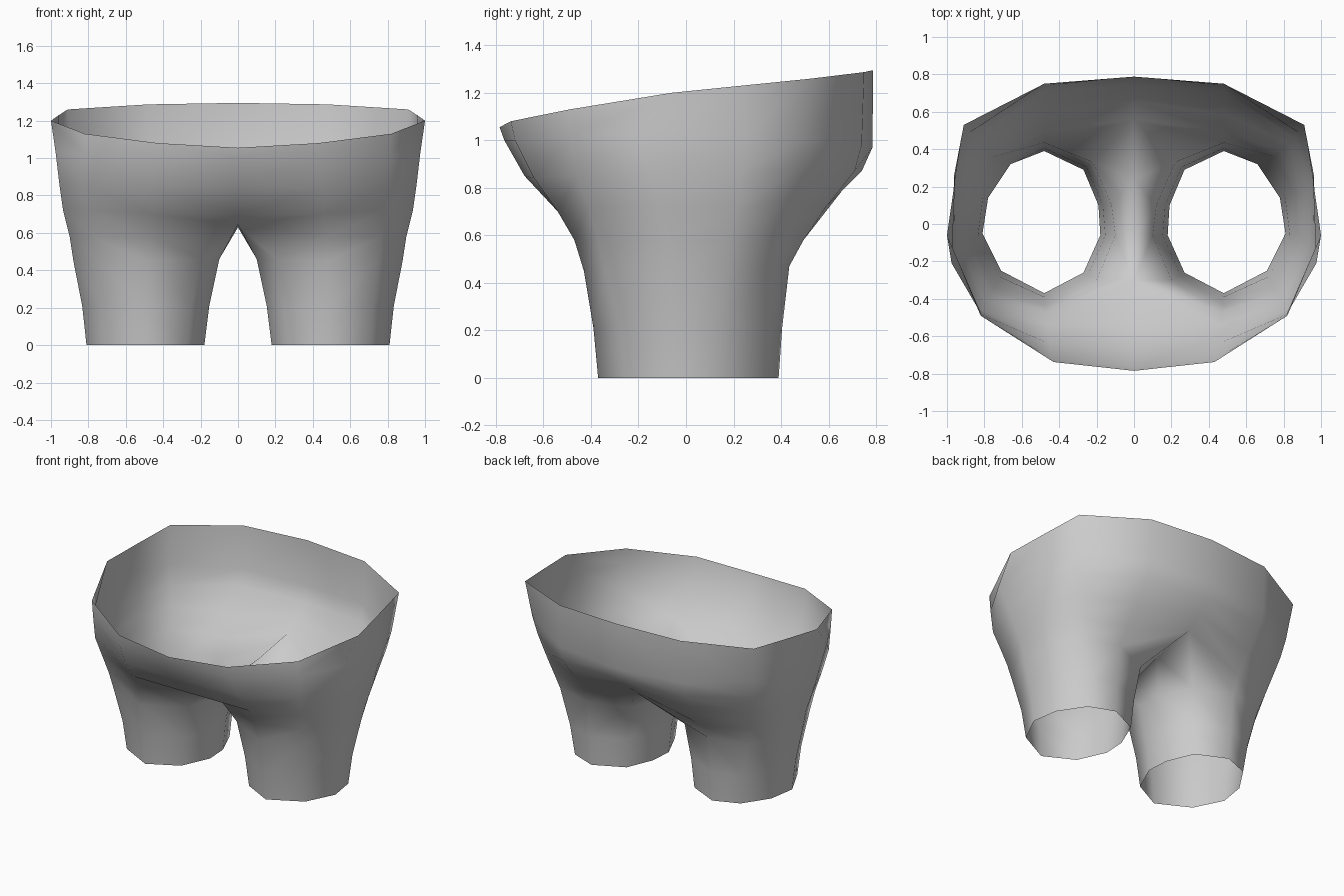
import bpy, bmesh

# Right half only, each loop runs front -> outside -> back (-> inside of leg)
hem = [(.48, -.37, 0), (.71, -.25, 0), (.81, -.05, 0), (.78, .14, 0), (.66, .32, 0),
       (.48, .39, 0), (.27, .29, 0), (.19, .1, 0), (.18, -.06, 0), (.27, -.26, 0)]
thigh = [(.48, -.43, .45), (.75, -.34, .45), (.88, -.07, .45), (.86, .17, .46), (.75, .36, .47),
         (.48, .435, .47), (.22, .33, .46), (.12, .1, .46), (.1, -.06, .46), (.2, -.3, .46)]
# The inner four points meet on the centre line to form the crotch
crotch = [(.47, -.47, .58), (.77, -.37, .58), (.9, -.08, .58), (.885, .19, .58), (.79, .39, .6),
          (.48, .495, .58), (0, .56, .71), (0, .24, .655), (0, -.06, .63), (0, -.3, .645)]
# Hip loops run from front centre to back centre
hips = [
    [(0, -.54, .7), (.46, -.54, .7), (.8, -.41, .72), (.935, -.11, .72),
     (.92, .22, .72), (.825, .43, .74), (.48, .59, .72), (0, .655, .785)],
    [(0, -.68, .85), (.45, -.64, .84), (.815, -.46, .85), (.955, -.15, .86),
     (.95, .23, .86), (.86, .46, .87), (.48, .71, .87), (0, .74, .87)],
    [(0, -.765, 1.0), (.44, -.72, 1.0), (.815, -.485, 1.02), (.975, -.21, 1.03),
     (.962, .26, 1.02), (.885, .485, 1.0), (.48, .74, .98), (0, .785, .97)],
    [(0, -.785, 1.055), (.43, -.738, 1.08), (.82, -.49, 1.13), (1.0, -.06, 1.2),
     (.957, .235, 1.23), (.91, .53, 1.26), (.48, .75, 1.287), (0, .788, 1.295)],
]

bm = bmesh.new()


def add_loop(points):
    return [bm.verts.new(p) for p in points]


def bridge(a, b, closed):
    n = len(a)
    for i in range(n if closed else n - 1):
        j = (i + 1) % n
        bm.faces.new((a[i], a[j], b[j], b[i]))


# Leg tube
knee = [(a[0] + .33 * (b[0] - a[0]), a[1] + .33 * (b[1] - a[1]), .21)
        for a, b in zip(hem, thigh)]
legs = [add_loop(p) for p in (hem, knee, thigh, crotch)]
for a, b in zip(legs, legs[1:]):
    bridge(a, b, True)

# Hips and waist
top = legs[-1]
rows = [[top[9]] + top[:7]] + [add_loop(p) for p in hips]
for a, b in zip(rows, rows[1:]):
    bridge(a, b, False)

for f in bm.faces:
    f.smooth = True
mesh = bpy.data.meshes.new("shorts")
bm.to_mesh(mesh)
bm.free()
shorts = bpy.data.objects.new("shorts", mesh)
bpy.context.collection.objects.link(shorts)

# Left half
mirror = shorts.modifiers.new("mirror", 'MIRROR')
mirror.use_axis[0] = True
mirror.use_clip = True
mirror.merge_threshold = .001
